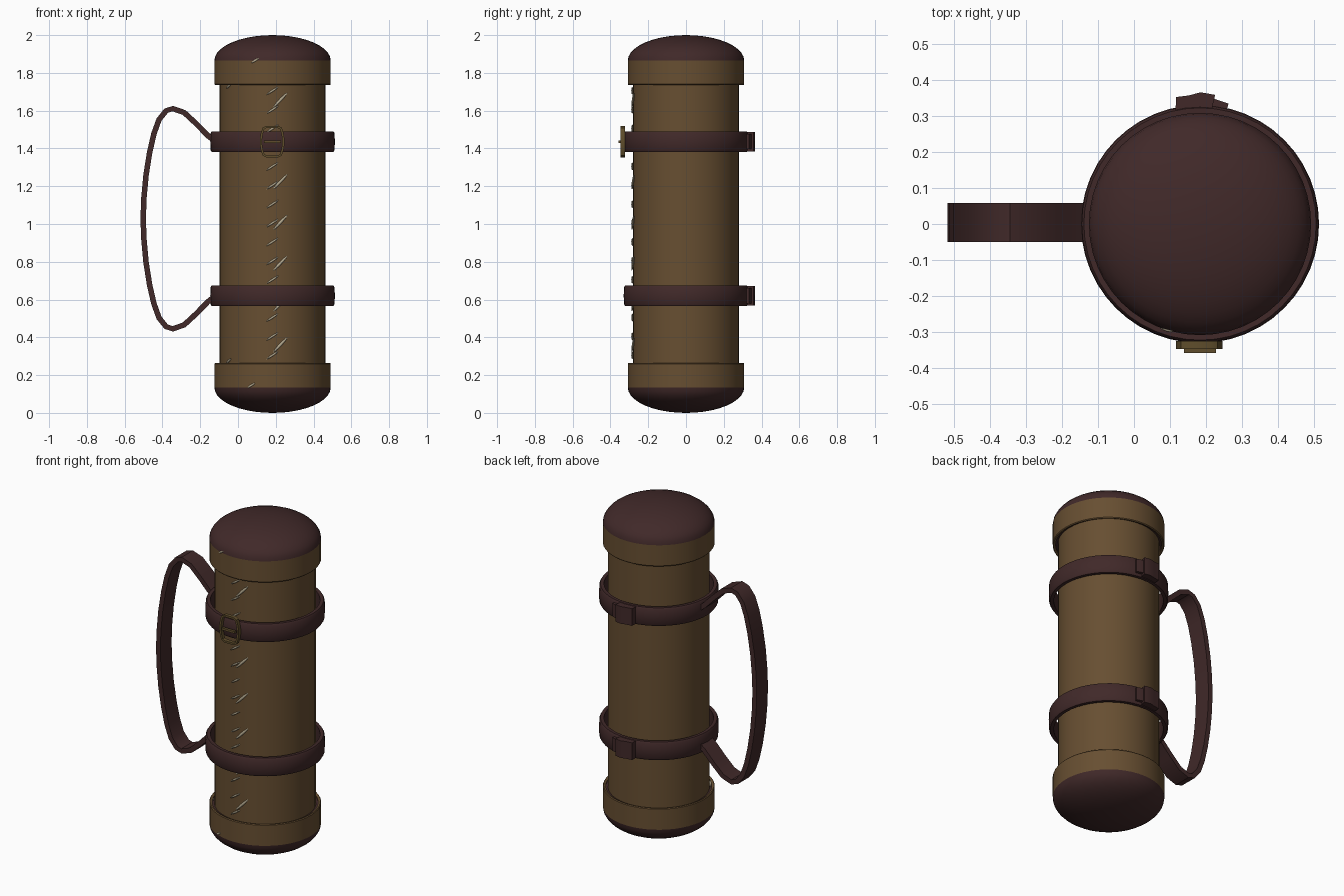
import bpy, bmesh, math
from mathutils import Vector, Matrix

if "Cube" in bpy.data.objects:
    bpy.data.objects.remove(bpy.data.objects["Cube"])

CX = 0.183          # axis of the tube
MID = 1.028         # height halfway between the two straps


def mat(name, col):
    m = bpy.data.materials.new(name)
    m.diffuse_color = (*col, 1)
    m.use_nodes = True
    m.node_tree.nodes["Principled BSDF"].inputs["Base Color"].default_value = m.diffuse_color
    return m


TAN = mat("tan leather", (0.135, 0.077, 0.031))
DARK = mat("dark leather", (0.052, 0.022, 0.022))
BRASS = mat("old brass", (0.115, 0.075, 0.025))
THREAD = mat("pale thread", (0.45, 0.39, 0.27))


def finish(name, bm, material, angle=35):
    bmesh.ops.recalc_face_normals(bm, faces=bm.faces)
    me = bpy.data.meshes.new(name)
    bm.to_mesh(me)
    bm.free()
    me.materials.append(material)
    for p in me.polygons:
        p.use_smooth = True
    me.set_sharp_from_angle(angle=math.radians(angle))
    ob = bpy.data.objects.new(name, me)
    bpy.context.collection.objects.link(ob)
    return ob


def lathe(name, profile, material, closed=False, seg=48):
    """Turn an (r, z) profile around the tube axis."""
    bm = bmesh.new()
    vs = [bm.verts.new((CX + r, 0, z)) for r, z in profile]
    pairs = list(zip(vs, vs[1:])) + ([(vs[-1], vs[0])] if closed else [])
    edges = [bm.edges.new(p) for p in pairs]
    bmesh.ops.spin(bm, geom=vs + edges, cent=(CX, 0, 0), axis=(0, 0, 1),
                   angle=2 * math.pi, steps=seg)
    bmesh.ops.remove_doubles(bm, verts=bm.verts, dist=1e-4)
    return finish(name, bm, material)


def ribbon(name, path, y0, y1, thick, material, closed=False):
    """Flat strip following an (x, z) path, spanning y0..y1."""
    bm = bmesh.new()
    pts = [Vector(p) for p in path]
    n = len(pts)
    rings = []
    for i, p in enumerate(pts):
        a = pts[i - 1] if closed or i else p
        b = pts[(i + 1) % n] if closed or i < n - 1 else p
        t = (b - a).normalized()
        off = Vector((-t.y, t.x)) * thick / 2
        rings.append([bm.verts.new((q.x, y, q.y)) for q, y in
                      ((p + off, y0), (p + off, y1), (p - off, y1), (p - off, y0))])
    for i in range(n if closed else n - 1):
        r, s = rings[i], rings[(i + 1) % n]
        for k in range(4):
            bm.faces.new((r[k], r[(k + 1) % 4], s[(k + 1) % 4], s[k]))
    if not closed:
        bm.faces.new(rings[0])
        bm.faces.new(rings[-1])
    return finish(name, bm, material)


def prism(name, plan, z0, z1, material):
    """Extrude an (x, y) outline upwards."""
    bm = bmesh.new()
    f = bm.faces.new([bm.verts.new((x, y, z0)) for x, y in plan])
    ext = bmesh.ops.extrude_face_region(bm, geom=[f])["geom"]
    bmesh.ops.translate(bm, vec=(0, 0, z1 - z0),
                        verts=[v for v in ext if isinstance(v, bmesh.types.BMVert)])
    return finish(name, bm, material)


# Tube body
lathe("tube_body", [(0, 0.12), (0.28, 0.12), (0.28, 1.88), (0, 1.88)], TAN)

# End collars and domed caps
dome = [(0.308 * math.cos(a), 0.135 * math.sin(a))
        for a in (math.pi / 2 * i / 10 for i in range(11))]
for end, zc, s in (("top", 1.865, 1), ("bottom", 0.135, -1)):
    lathe(end + "_collar", [(0.292, zc - s * 0.125), (0.304, zc - s * 0.13),
                            (0.308, zc - s * 0.125), (0.308, zc),
                            (0.292, zc)], TAN, closed=True)
    lathe(end + "_collar_lining", [(0.278, zc - s * 0.118), (0.296, zc - s * 0.118)], DARK)
    lathe(end + "_cap", [(max(r, 0), zc + s * h) for r, h in dome], DARK)

# Straps around the tube, each with a folded keeper at the back
for label, z in (("upper", 1.436), ("lower", 0.62)):
    lathe(label + "_strap", [(0.302, z - 0.054), (0.322, z - 0.055), (0.328, z - 0.045),
                             (0.330, z), (0.328, z + 0.045), (0.322, z + 0.055),
                             (0.302, z + 0.054)], DARK, closed=True)
    prism(label + "_strap_keeper", [(0.115, 0.315), (0.117, 0.352), (0.15, 0.356),
                                    (0.185, 0.365), (0.225, 0.358), (0.215, 0.315)],
          z - 0.052, z + 0.052, DARK)
    prism(label + "_strap_tail", [(0.18, 0.318), (0.19, 0.35), (0.225, 0.346),
                                  (0.262, 0.334), (0.255, 0.308)],
          z - 0.04, z + 0.04, DARK)

# Carrying handle, mirrored about its middle
half = [(-0.115, 0.405), (-0.16, 0.44), (-0.22, 0.502), (-0.285, 0.562), (-0.345, 0.583),
        (-0.38, 0.572), (-0.418, 0.525), (-0.445, 0.45), (-0.468, 0.35),
        (-0.487, 0.23), (-0.498, 0.11)]
path = half + [(-0.502, 0)] + [(x, -h) for x, h in reversed(half)]
ribbon("carry_handle", [(x, MID + h) for x, h in path], -0.05, 0.058, 0.029, DARK)

# Buckle frame and cross bar
quarter = [(0.03, 0.078), (0.046, 0.07), (0.054, 0.045), (0.059, 0.015)]
right = quarter + [(x, -z) for x, z in reversed(quarter)]
loop = right + [(-x, z) for x, z in reversed(right)]
ribbon("buckle_frame", [(0.181 + x, 1.436 + z) for x, z in loop],
       -0.346, -0.324, 0.012, BRASS, closed=True)
prism("buckle_bar", [(0.138, -0.358), (0.228, -0.358), (0.228, -0.342), (0.138, -0.342)],
      1.43, 1.443, BRASS)


# Seam stitches: slim slanted slivers lying on the leather
def stitch(bm, x, z, length, tilt, width, r=0.284):
    ang = math.asin((x - CX) / r)
    m = (Matrix.Translation((x, -r * math.cos(ang), z)) @ Matrix.Rotation(ang, 4, 'Z')
         @ Matrix.Rotation(-tilt, 4, 'Y')
         @ Matrix.Diagonal((length / 2, 0.006, width / 2, 1)))
    bmesh.ops.create_uvsphere(bm, u_segments=8, v_segments=6, radius=1, matrix=m)


bm = bmesh.new()
for i in range(15):
    stitch(bm, 0.182, 0.305 + 0.1 * i, 0.078, math.radians(33), 0.011)
for i in range(7):
    stitch(bm, 0.224, 0.36 + 0.216 * i, 0.112, math.radians(46), 0.015)
for x, z, r in ((0.07, 0.145, 0.306), (0.09, 1.865, 0.306),
                (-0.05, 0.275, 0.284), (-0.05, 1.73, 0.284)):
    stitch(bm, x, z, 0.05, math.radians(30), 0.012, r)
finish("seam_stitches", bm, THREAD)
